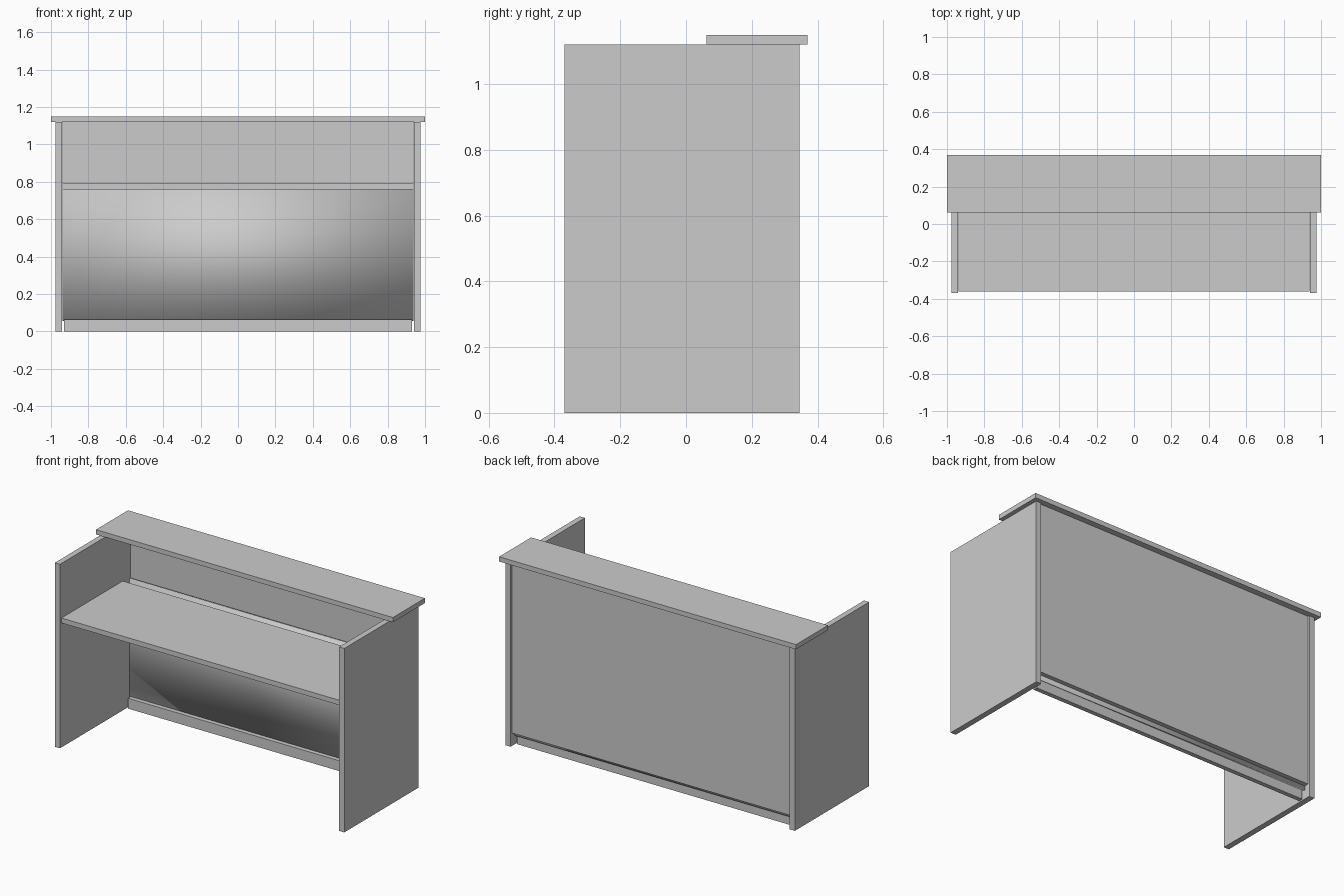
import bpy

cube = bpy.data.objects.get("Cube")
if cube:
    bpy.data.objects.remove(cube, do_unlink=True)

# One plain grey for the whole counter
grey = bpy.data.materials.new("light_grey")
grey.use_nodes = True
colour = (0.6, 0.6, 0.6, 1)
grey.diffuse_color = colour
grey.node_tree.nodes["Principled BSDF"].inputs["Base Color"].default_value = colour


def board(name, x, y, z):
    """Flat board spanning the given (low, high) range on each axis."""
    spans = (x, y, z)
    bpy.ops.mesh.primitive_cube_add(size=1, location=[(a + b) / 2 for a, b in spans])
    ob = bpy.context.object
    ob.name = name
    ob.scale = [b - a for a, b in spans]
    bpy.ops.object.transform_apply(location=False, rotation=False, scale=True)
    ob.data.materials.append(grey)
    return ob


# Upright end panels
for side, s in (("left", 1), ("right", -1)):
    board(side + "_end_panel", sorted((s * 0.94, s * 0.975)), (-0.37, 0.345), (0, 1.12))

# Raised counter shelf over the back
board("counter_shelf", (-1, 1), (0.062, 0.37), (1.121, 1.15))

# Work surface, stopping short of the back for a cable gap
board("desk_top", (-0.937, 0.937), (-0.36, 0.23), (0.76, 0.79))

# Back panel and recessed plinth
board("back_panel", (-0.939, 0.939), (0.308, 0.335), (0.08, 1.12))
board("plinth", (-0.93, 0.93), (0.27, 0.297), (0, 0.063))

# Softly shaded inner panel below the desk
inner = board("inner_panel", (-0.939, 0.939), (0.298, 0.308), (0.055, 0.778))
inner.data.shade_smooth()
